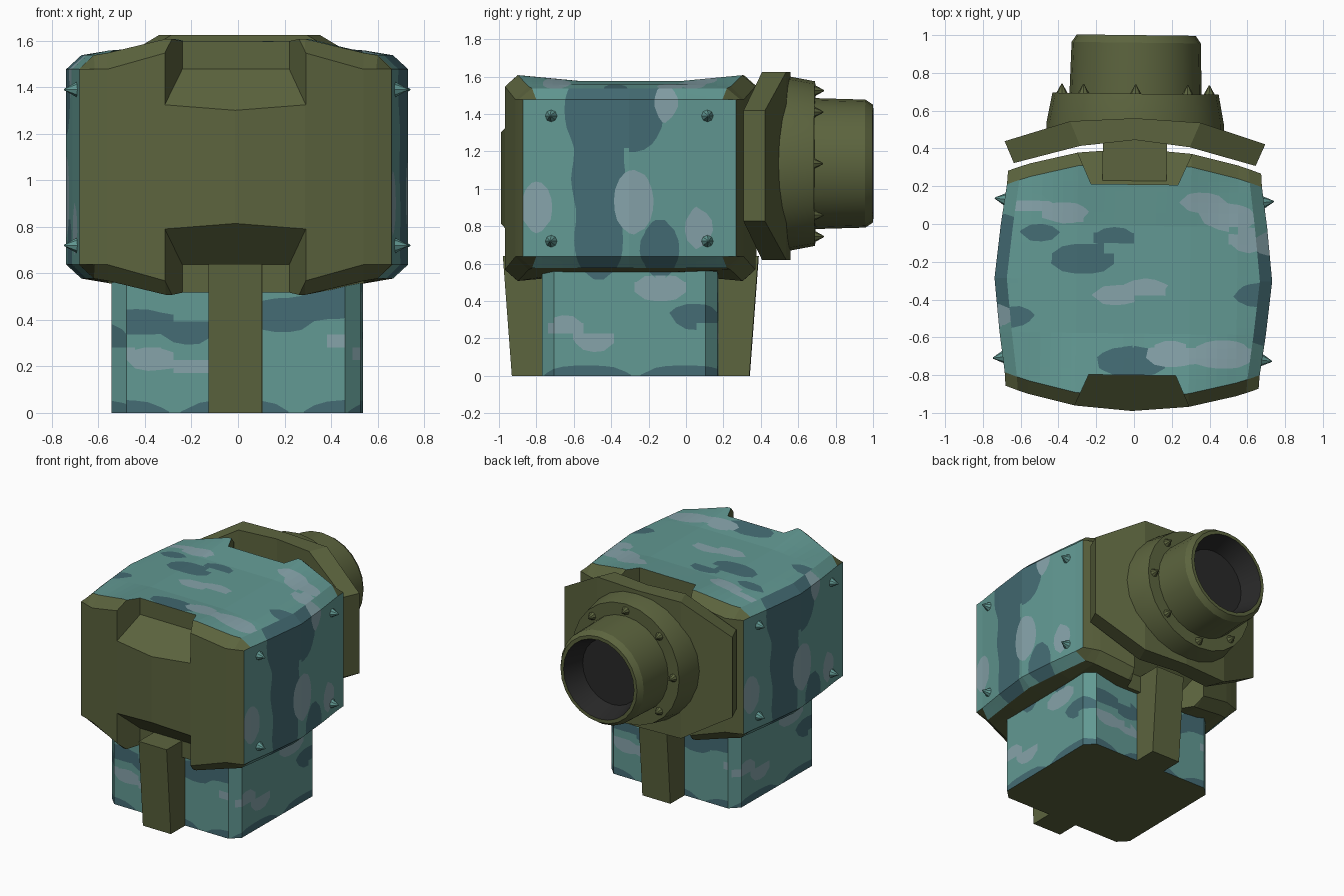
import bpy, bmesh, math
from mathutils import Vector, Matrix

if "Cube" in bpy.data.objects:
    bpy.data.objects.remove(bpy.data.objects["Cube"])

MID, ZC = -0.295, 1.0575                       # y and z centre of the body
YAW = Matrix.Rotation(-0.012, 4, 'Z')          # the whole model is turned very slightly


def srgb(r, g, b):
    lin = lambda c: c / 12.92 if c <= 0.04045 else ((c + 0.055) / 1.055) ** 2.4
    return (lin(r / 255), lin(g / 255), lin(b / 255), 1)


MATS = []
for name, col in (("olive", (92, 100, 62)), ("camo_teal", (98, 153, 147)), ("camo_dark", (68, 108, 116)),
                  ("camo_light", (134, 163, 170)), ("bore_black", (40, 40, 40))):
    m = bpy.data.materials.new(name)
    m.diffuse_color = srgb(*col)
    m.use_nodes = True
    m.node_tree.nodes["Principled BSDF"].inputs["Base Color"].default_value = m.diffuse_color
    MATS.append(m)
OLIVE, TEAL, DARK, LIGHT, BLACK = range(5)


def finish(name, bm, mat=None):
    """Turn a bmesh into an object; mat=None keeps the face materials."""
    if mat is not None:
        for f in bm.faces:
            f.material_index = mat
    me = bpy.data.meshes.new(name)
    bm.transform(YAW)
    bm.to_mesh(me)
    bm.free()
    for m in MATS:
        me.materials.append(m)
    ob = bpy.data.objects.new(name, me)
    bpy.context.collection.objects.link(ob)
    return ob


def hull(pts):
    bm = bmesh.new()
    bmesh.ops.convex_hull(bm, input=[bm.verts.new(p) for p in pts])
    bmesh.ops.dissolve_limit(bm, angle_limit=0.01, verts=bm.verts[:], edges=bm.edges[:])
    bmesh.ops.recalc_face_normals(bm, faces=bm.faces)
    return bm


def column_solid(stations, zc):
    """Loft along y; a station is a half row of (x, y, half height), mirrored in x and about zc."""
    bm = bmesh.new()
    rows = []
    for st in stations:
        full = [(-x, y, h) for x, y, h in reversed(st[1:])] + st
        rows.append([[bm.verts.new((x, y, zc + s * h)) for x, y, h in full] for s in (1, -1)])
    last = len(rows[0][0]) - 1
    for (t0, b0), (t1, b1) in zip(rows, rows[1:]):
        for i in range(last):
            bm.faces.new((t0[i], t0[i + 1], t1[i + 1], t1[i]))
            bm.faces.new((b0[i], b1[i], b1[i + 1], b0[i + 1]))
        for i in (0, last):
            bm.faces.new((t0[i], t1[i], b1[i], b0[i]))
    for t, b in (rows[0], rows[-1]):
        for i in range(last):
            bm.faces.new((t[i], b[i], b[i + 1], t[i + 1]))
    bmesh.ops.recalc_face_normals(bm, faces=bm.faces)
    return bm


# ---- camouflage: soft blobs (u, v, size) for each projection, dark list then light list
BLOBS = {
    "side": ([(-.5, 1.42, .18), (-.25, 1.42, .18), (-.46, 1.05, .19), (-.46, .72, .17), (-.13, .68, .13),
              (.05, .32, .09)],
             [(-.27, .93, .14), (-.1, 1.46, .08), (.07, .79, .09), (-.79, .9, .11),
              (-.64, .26, .07), (-.48, .19, .07), (-.13, .47, .1)]),
    "front": ([(-.42, .39, .09), (-.2, .36, .08), (.2, .42, .1), (.42, .48, .1)],
              [(-.37, .24, .07), (-.2, .21, .06), (.5, .31, .06)]),
    "top": ([(-.27, -.19, .12), (-.1, -.07, .07), (-.5, -.05, .07), (0, -.73, .13), (-.64, -.5, .08),
             (.68, -.37, .1)],
            [(-.36, .05, .08), (-.54, .09, .07), (.36, .12, .08), (.5, .04, .1), (.64, -.08, .09),
             (-.1, -.38, .08), (.07, -.34, .08), (.2, -.69, .09), (.48, -.69, .11)]),
}


def field(key, shade, u, v):
    """Positive inside the blobs; tall blobs on the body sides, wide ones elsewhere."""
    total = -1.0
    for a, b, r in BLOBS[key[0]][shade]:
        ru, rv = (.75 * r, 1.2 * r) if key[0] == "side" and b > .56 else (1.45 * r, .62 * r)
        total += math.exp(2 - 2 * (((u - a) / ru) ** 2 + ((v - b) / rv) ** 2))
    if shade == 0 and key[0] != "top":           # wavy dark hem along the foot of the base
        total += math.exp(2 - 2 * (v / .05) ** 2) * (.5 + .4 * math.cos(12 * u))
    return total


def projection(f):
    n = f.normal
    if abs(n.z) > 0.8:
        return "top", 1
    if abs(n.x) > 0.6:
        return "side", 1 if n.x > 0 else -1
    return "front", 1 if n.y < 0 else -1


def uv(key, p):
    if key[0] == "top":
        return p.x, p.y
    if key[0] == "side":
        return MID + (p.y - MID) * key[1], p.z
    return p.x * key[1], p.z


def paint_camo(bm, is_camo, step=0.055):
    """Grid the camo faces, cut them along the blob outlines and set the colours."""
    for axis in range(3):
        for k in range(-18, 31):
            co, no = Vector(), Vector()
            co[axis], no[axis] = k * step + 0.0071, 1
            bm.normal_update()
            fs = [f for f in bm.faces if is_camo(f)]
            geom = fs + list({e for f in fs for e in f.edges}) + list({v for f in fs for v in f.verts})
            bmesh.ops.bisect_plane(bm, geom=geom, plane_co=co, plane_no=no, dist=1e-5)
    bm.normal_update()
    keys = sorted({projection(f) for f in bm.faces if is_camo(f)})
    for key in keys:
        for shade in (0, 1):
            bm.normal_update()
            fs = [f for f in bm.faces if is_camo(f) and projection(f) == key]
            cuts = []
            for e in {e for f in fs for e in f.edges}:
                a, b = (field(key, shade, *uv(key, v.co)) for v in e.verts)
                if a * b < 0:
                    cuts.append((e, a / (a - b)))
            new = [bmesh.utils.edge_split(e, e.verts[0], min(.98, max(.02, t)))[1] for e, t in cuts]
            if new:
                bmesh.ops.connect_verts(bm, verts=new)
    bm.normal_update()
    for f in bm.faces:
        f.material_index = OLIVE
        if is_camo(f):
            key = projection(f)
            p = uv(key, f.calc_center_median())
            f.material_index = LIGHT if field(key, 1, *p) > 0 else DARK if field(key, 0, *p) > 0 else TEAL


# ---- main body: bowed armoured box with raised front and back rims
def body_station(depth, width, heights):
    bow = .28 if abs(depth) > .5 else 0
    sign = 1 if depth > 0 else -1
    return [(x, MID + depth - sign * bow * x * x, h)
            for x, h in zip((0, .3, .55, width - .065, width), heights)]


profile = [(.695, .67, (.49, .49, .42, .42, .42)), (.625, .675, (.55, .55, .49, .48, .42)),
           (.285, .705, (.52, .52, .5, .48, .42)), (0, .735, (.52, .52, .5, .48, .42))]
stations = [body_station(-d, w, h) for d, w, h in profile] + [body_station(d, w, h) for d, w, h in profile[2::-1]]
body = finish("body_blank", column_solid(stations, ZC), OLIVE)

# four tapered notches: front/back, top/bottom
cutters = []
for sy in (-1, 1):
    for sz in (-1, 1):
        cut = finish("notch_cutter", hull([(sx * x, MID + sy * y, ZC + sz * zz)
                                           for x, y, z in ((.23, .505, .42), (.39, .865, .085))
                                           for sx in (-1, 1) for zz in (z, .8)]), OLIVE)
        cut.hide_render = True
        cutters.append(cut)
        mod = body.modifiers.new("notch", 'BOOLEAN')
        mod.operation, mod.solver, mod.object = 'DIFFERENCE', 'EXACT', cut
bm = bmesh.new()
bm.from_object(body, bpy.context.evaluated_depsgraph_get())
for ob in cutters + [body]:
    bpy.data.objects.remove(ob)
bm.transform(YAW.inverted())
bm.normal_update()
paint_camo(bm, lambda f: abs(f.normal.y) < .3 and f.normal.z > -.85)
finish("body", bm)

# ---- base block with chamfered corners
bx, by, c = .535, .47, .065
bm = hull([(sx * x, MID + sy * y, z) for x, y in ((bx, by - c), (bx - c, by))
           for sx in (-1, 1) for sy in (-1, 1) for z in (0, .57)])
paint_camo(bm, lambda f: abs(f.normal.z) < .5)
finish("base", bm)

# ---- leaning pillars at front and back
for name, s in (("front_pillar", -1), ("back_pillar", 1)):
    finish(name, hull([(x, MID + s * d, z) for d, z in ((.3, 0), (.635, 0), (.683, .64), (.3, .64))
                       for x in (-.115, .115)]), OLIVE)

# ---- bent octagonal back plate and the neck joining it to the body
finish("back_plate", column_solid([[(0, .445, .5025), (.29, .41, .5025), (.64, .315, .295)],
                                   [(0, .56, .5025), (.345, .54, .5025), (.69, .43, .295)]], 1.1225), OLIVE)
finish("neck", hull([(x, y, z) for x in (-.17, .17) for y in (.15, .48) for z in (.78, 1.46)]), OLIVE)

# ---- barrel: lathed flange, tube and dark bore
BZ, SEG = 1.135, 24
outline = [(.47, .46), (.47, .53), (.44, .69), (.35, .69), (.342, .96), (.315, 1.0), (.29, 1.0), (.24, .85)]
bm = bmesh.new()
rings = [[bm.verts.new((r * math.cos(a), y, BZ + r * math.sin(a)))
          for a in (2 * math.pi * i / SEG for i in range(SEG))] for r, y in outline]
for k, (p, q) in enumerate(zip(rings, rings[1:])):
    for i in range(SEG):
        j = (i + 1) % SEG
        bm.faces.new((p[i], p[j], q[j], q[i])).material_index = BLACK if k == 6 else OLIVE
bm.faces.new(rings[0])
bm.faces.new(rings[-1]).material_index = BLACK
bmesh.ops.recalc_face_normals(bm, faces=bm.faces)
barrel = finish("barrel", bm)
bpy.context.view_layer.objects.active = barrel
barrel.select_set(True)
bpy.ops.object.shade_smooth_by_angle(angle=math.radians(25))
barrel.select_set(False)


# ---- pointed rivets
def rivet(name, pos, direction, mat):
    bm = bmesh.new()
    rot = Vector(direction).to_track_quat('Z', 'Y').to_matrix().to_4x4()
    bmesh.ops.create_cone(bm, cap_ends=True, segments=8, radius1=.036, radius2=.003, depth=.06,
                          matrix=Matrix.Translation(pos) @ rot)
    finish(name, bm, mat)


for sx in (-1, 1):
    for sy in (-1, 1):
        for z in (.72, 1.39):
            rivet("side_rivet", (sx * .709, MID + sy * .42, z), (sx, .12 * sy, 0), TEAL)
for i in range(8):
    a = i * math.pi / 4
    rivet("flange_rivet", (.39 * math.cos(a), .708, BZ + .39 * math.sin(a)), (0, 1, 0), OLIVE)
